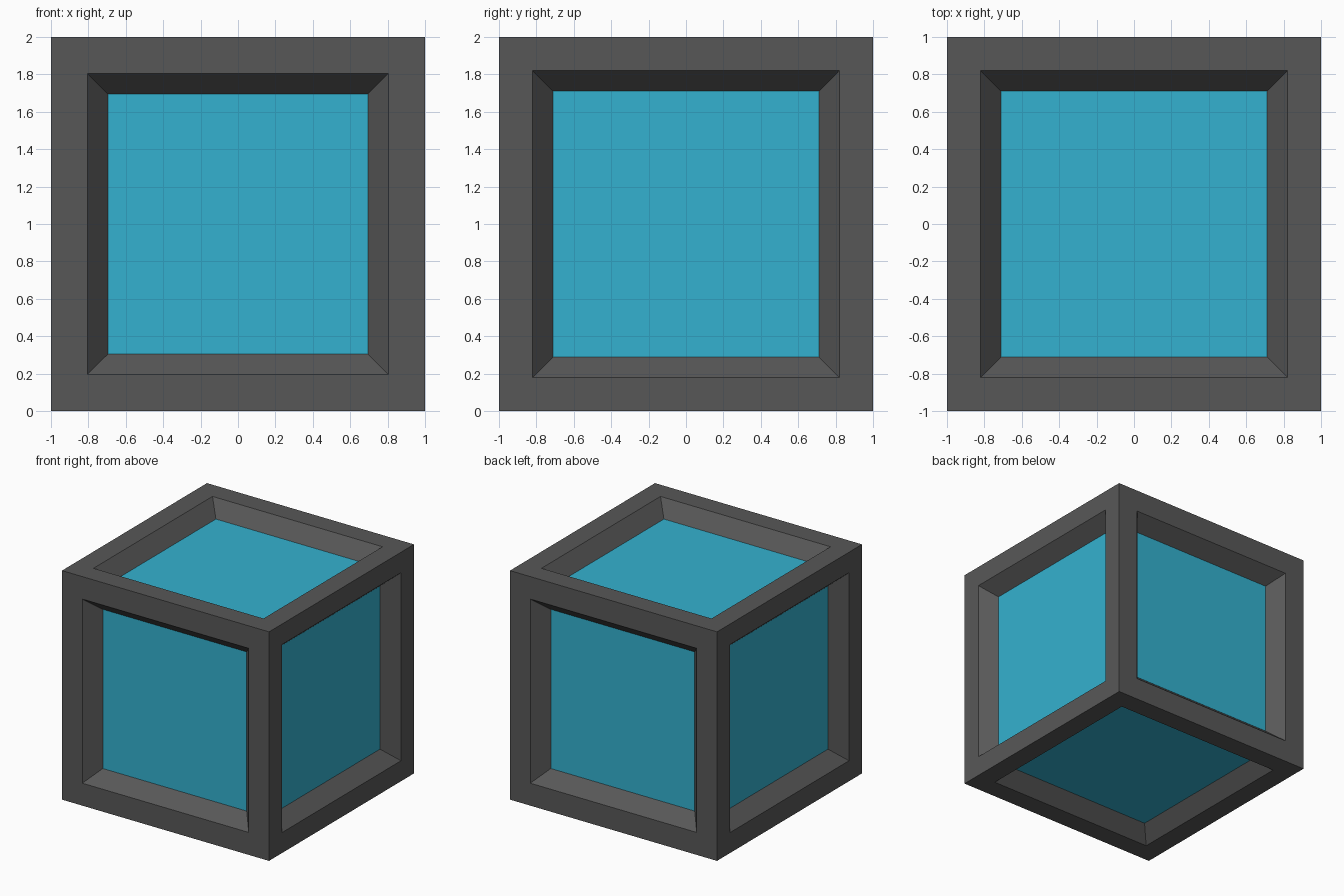
import bpy, bmesh
from mathutils import Matrix

if "Cube" in bpy.data.objects:
    bpy.data.objects.remove(bpy.data.objects["Cube"])

DEPTH = 0.127  # how far each panel sits below its side


def material(name, rgb):
    m = bpy.data.materials.new(name)
    m.diffuse_color = (*rgb, 1)
    m.use_nodes = True
    m.node_tree.nodes["Principled BSDF"].inputs["Base Color"].default_value = m.diffuse_color
    return m


def add_object(name, bm, mat):
    me = bpy.data.meshes.new(name)
    bm.to_mesh(me)
    bm.free()
    me.materials.append(mat)
    ob = bpy.data.objects.new(name, me)
    bpy.context.collection.objects.link(ob)


def inset(bm, face, thickness, depth=0.0):
    bmesh.ops.inset_individual(bm, faces=[face], thickness=thickness,
                               depth=depth, use_even_offset=True)


grey = material("dark_grey", (0.097, 0.097, 0.097))
blue = material("blue", (0.034, 0.443, 0.626))

# Cube whose sides are inset to a rim, then sunk with sloping walls
bm = bmesh.new()
bmesh.ops.create_cube(bm, size=2, matrix=Matrix.Translation((0, 0, 1)))
sides = list(bm.faces)
for f in sides:
    # front and back rims are slightly wider than the others
    inset(bm, f, 0.196 if abs(f.normal.y) > 0.5 else 0.179)
    inset(bm, f, 0.109, -DEPTH)

# Each sunken face becomes its own blue panel
labels = {(0, -1, 0): "front", (0, 1, 0): "back", (1, 0, 0): "right",
          (-1, 0, 0): "left", (0, 0, 1): "top", (0, 0, -1): "bottom"}
for f in sides:
    f.normal_update()
    label = labels[tuple(round(c) for c in f.normal)]
    panel = bmesh.new()
    panel.faces.new([panel.verts.new(v.co) for v in f.verts])
    add_object(label + "_panel", panel, blue)

# What is left is the frame
bmesh.ops.delete(bm, geom=sides, context='FACES_ONLY')
add_object("frame", bm, grey)
